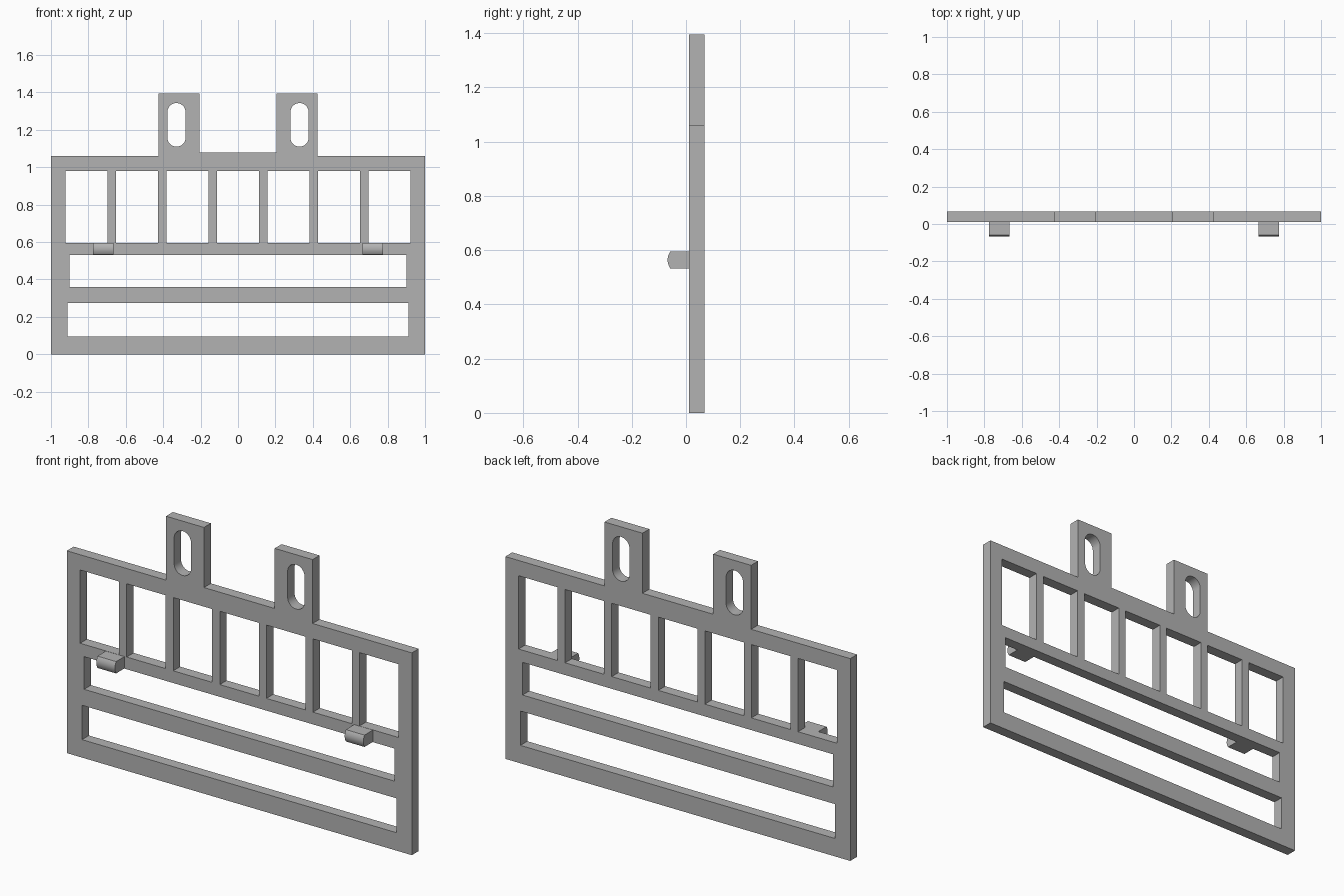
import bpy, math

if "Cube" in bpy.data.objects:
    bpy.data.objects.remove(bpy.data.objects["Cube"])

grey = bpy.data.materials.new("plain_grey")
grey.diffuse_color = (0.45, 0.45, 0.45, 1)
grey.use_nodes = True
grey.node_tree.nodes["Principled BSDF"].inputs["Base Color"].default_value = grey.diffuse_color

BACK, FACE, TIP = 0.068, 0.011, -0.068   # y of plate back, plate front, peg tip


def rect(x0, x1, z0, z1):
    return [(x0, z0), (x1, z0), (x1, z1), (x0, z1)]


def slot(cx, z0, z1, r, n=16):
    """Upright slot with round ends."""
    top = [(cx + r * math.cos(math.pi * i / n), z1 - r + r * math.sin(math.pi * i / n)) for i in range(n + 1)]
    bottom = [(cx - r * math.cos(math.pi * i / n), z0 + r - r * math.sin(math.pi * i / n)) for i in range(n + 1)]
    return top + bottom


def extruded(name, loops, depth, location, rotation):
    """Fill closed loops (inner ones become holes), extrude and convert to a mesh."""
    cu = bpy.data.curves.new(name + "_outline", 'CURVE')
    cu.dimensions = '2D'
    cu.fill_mode = 'BOTH'
    cu.extrude = depth / 2
    for pts in loops:
        sp = cu.splines.new('POLY')
        sp.points.add(len(pts) - 1)
        for p, (a, b) in zip(sp.points, pts):
            p.co = (a, b, 0, 1)
        sp.use_cyclic_u = True
    ob = bpy.data.objects.new(name, cu)
    bpy.context.collection.objects.link(ob)
    ob.location, ob.rotation_euler = location, rotation
    bpy.ops.object.select_all(action='DESELECT')
    ob.select_set(True)
    bpy.context.view_layer.objects.active = ob
    bpy.ops.object.convert(target='MESH')
    ob = bpy.context.view_layer.objects.active
    ob.data.materials.clear()
    ob.data.materials.append(grey)
    # weld the caps to the walls
    bpy.ops.object.mode_set(mode='EDIT')
    bpy.ops.mesh.select_all(action='SELECT')
    bpy.ops.mesh.remove_doubles(threshold=0.0001)
    bpy.ops.mesh.normals_make_consistent(inside=False)
    bpy.ops.object.mode_set(mode='OBJECT')
    bpy.ops.object.shade_smooth_by_angle(angle=math.radians(30))
    return ob


# Plate outline with two hanging tabs
half = [(1, 0), (1, 1.06), (0.425, 1.06), (0.425, 1.395), (0.205, 1.395), (0.205, 1.08)]
loops = [half + [(-x, z) for x, z in reversed(half)]]
# Tab slots
loops += [slot(s * 0.329, 1.11, 1.343, 0.049) for s in (-1, 1)]
# Row of seven windows
for i in range(7):
    cx = (i - 3) * 0.27
    loops.append(rect(cx - 0.113, cx + 0.113, 0.596, 0.98))
# Two long openings
loops += [rect(-0.90, 0.90, 0.361, 0.532), rect(-0.912, 0.912, 0.094, 0.274)]
extruded("rack_plate", loops, BACK - FACE, (0, (BACK + FACE) / 2, 0), (math.pi / 2, 0, 0))

# Pegs: side profile (y, z) with a bulged front, extruded along x
Z0, Z1, BULGE, N = 0.533, 0.595, 0.010, 12
h = (Z1 - Z0) / 2
profile = [(FACE + 0.002, Z0), (FACE + 0.002, Z1)]
for i in range(N + 1):
    t = 1 - 2 * i / N
    profile.append((TIP + BULGE * t * t, (Z0 + Z1) / 2 + h * t))
for side, s in (("left", -1), ("right", 1)):
    extruded(side + "_peg", [profile], 0.108, (s * 0.72, 0, 0), (math.pi / 2, 0, math.pi / 2))
